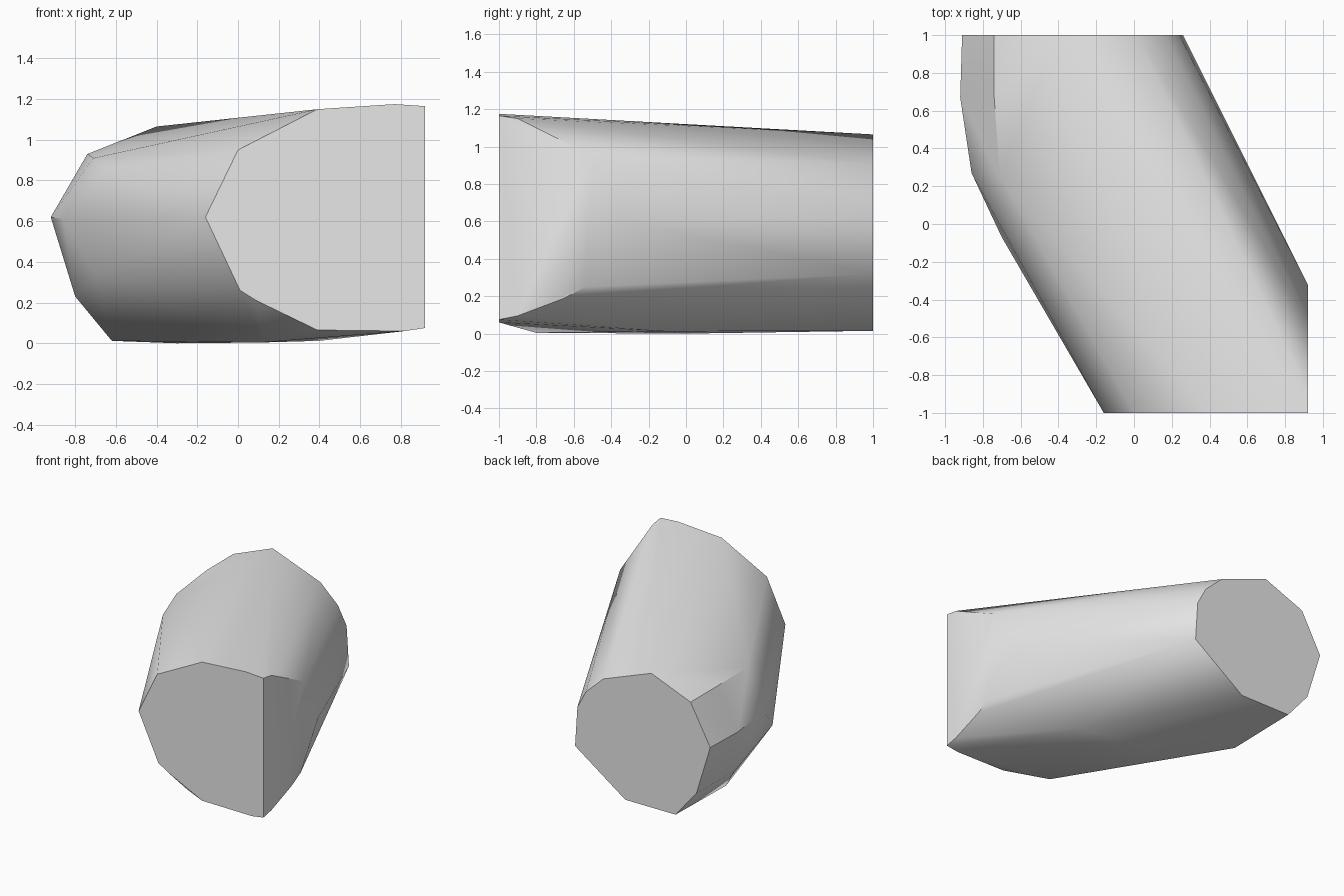
import bpy
import bmesh
import math

if "Cube" in bpy.data.objects:
    bpy.data.objects.remove(bpy.data.objects["Cube"], do_unlink=True)

# Planes that trim the slanted, slightly bent trunk
FRONT_Y, BACK_Y, SIDE_X = -1.0, 1.0, 0.92

# Outline of the front cut, as (x, z)
front_outline = [(-0.16, 0.62), (0, 0.95), (0.39, 1.15), (0.77, 1.175), (SIDE_X, 1.165),
                 (SIDE_X, 0.075), (0.82, 0.06), (0.39, 0.065), (0.09, 0.21), (0.01, 0.26)]

# Outline of the back cut, as (x, z)
back_outline = [(-0.91, 0.62), (-0.74, 0.93), (-0.4, 1.065), (0.015, 0.91), (0.165, 0.77),
                (0.24, 0.63), (0.26, 0.32), (-0.175, 0.015), (-0.61, 0.015), (-0.79, 0.23)]

# Outline of the flat side cut, as (y, z)
side_outline = [(-0.9, 1.15), (-0.5, 0.95), (-0.32, 0.6), (-0.54, 0.25), (-0.65, 0.19), (-0.9, 0.095)]

# Ridges where the trunk bends on its outer side, and the belly underneath
bend_ridges = [(-0.74, 0.67, 0.93), (-0.71, 0.25, 0.91), (-0.65, 0, 0.86),
               (-0.92, 0.67, 0.62), (-0.86, 0.27, 0.61), (-0.7, -0.07, 0.33),
               (-0.8, 0.55, 0.23)]
belly = [(-0.62, 0.39, 0.012), (-0.3, 0, 0), (0.12, -0.8, 0.004), (0.4, -0.1, 0.012)]


def make_material(name, colour):
    material = bpy.data.materials.new(name)
    material.use_nodes = True
    material.diffuse_color = colour
    shader = next(n for n in material.node_tree.nodes if n.type == 'BSDF_PRINCIPLED')
    shader.inputs["Base Color"].default_value = colour
    return material


def make_hull(name, points, material):
    """Stretch a closed skin over the outlines and merge its flat faces."""
    bm = bmesh.new()
    for point in points:
        bm.verts.new(point)
    hull = bmesh.ops.convex_hull(bm, input=bm.verts)
    unused = {v for v in hull["geom_interior"] + hull["geom_unused"]
              if isinstance(v, bmesh.types.BMVert)}
    bmesh.ops.delete(bm, geom=list(unused), context='VERTS')
    bmesh.ops.dissolve_limit(bm, angle_limit=math.radians(1),
                             verts=bm.verts, edges=bm.edges)
    bmesh.ops.recalc_face_normals(bm, faces=bm.faces)
    mesh = bpy.data.meshes.new(name)
    bm.to_mesh(mesh)
    bm.free()
    mesh.materials.append(material)
    obj = bpy.data.objects.new(name, mesh)
    bpy.context.collection.objects.link(obj)
    return obj


points = [(x, FRONT_Y, z) for x, z in front_outline]
points += [(x, BACK_Y, z) for x, z in back_outline]
points += [(SIDE_X, y, z) for y, z in side_outline]
points += bend_ridges + belly

grey = make_material("plain grey", (0.8, 0.8, 0.8, 1))
trunk = make_hull("trimmed_trunk", points, grey)

# Soft shading around the trunk, crisp rims at the cuts
bpy.ops.object.select_all(action='DESELECT')
trunk.select_set(True)
bpy.context.view_layer.objects.active = trunk
bpy.ops.object.shade_smooth_by_angle(angle=math.radians(38))
